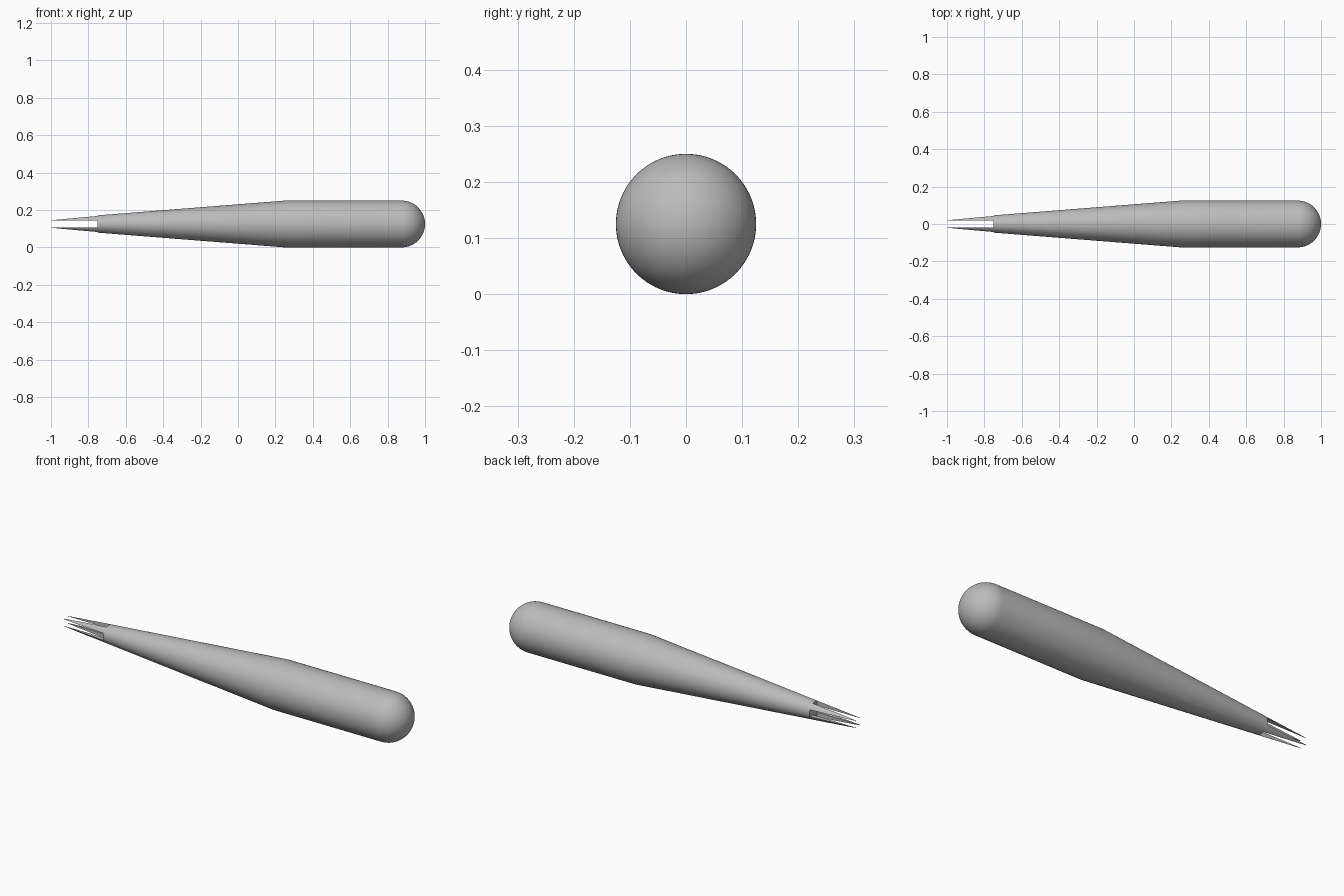
import bpy
import bmesh
import math
from mathutils import Vector, Matrix

if "Cube" in bpy.data.objects:
    bpy.data.objects.remove(bpy.data.objects["Cube"], do_unlink=True)

RADIUS = 0.125       # main body radius
TIP_RADIUS = 0.0265  # taper radius at the narrow end
SLOT = 0.0355        # width of the cross slots
SLOT_END = -0.75     # where the slots stop
SEGMENTS = 96

grey = bpy.data.materials.new("plain_grey")
grey.use_nodes = True
color = (0.5, 0.5, 0.5, 1)
grey.diffuse_color = color
grey.node_tree.nodes["Principled BSDF"].inputs["Base Color"].default_value = color


def add_object(name, bm):
    mesh = bpy.data.meshes.new(name)
    bm.to_mesh(mesh)
    bm.free()
    mesh.materials.append(grey)
    obj = bpy.data.objects.new(name, mesh)
    bpy.context.collection.objects.link(obj)
    obj.location.z = RADIUS
    return obj


def slot_cutter(name, depth, height):
    bm = bmesh.new()
    bmesh.ops.create_cube(bm, size=1)
    bmesh.ops.transform(bm, verts=bm.verts, matrix=Matrix.Diagonal((0.5, depth, height, 1)))
    bmesh.ops.translate(bm, verts=bm.verts, vec=(SLOT_END - 0.25, 0, 0))
    obj = add_object(name, bm)
    obj.hide_render = True
    return obj


# Tapered body with a domed end, revolved around the x axis
profile = [(-1, 0), (-1, TIP_RADIUS), (0.25, RADIUS)]
for i in range(25):
    a = math.pi / 2 * (1 - i / 24)
    profile.append((1 - RADIUS + RADIUS * math.cos(a), RADIUS * math.sin(a)))

bm = bmesh.new()
verts = [bm.verts.new((x, 0, r)) for x, r in profile]
edges = [bm.edges.new(pair) for pair in zip(verts, verts[1:])]
bmesh.ops.spin(bm, geom=verts + edges, cent=(0, 0, 0), axis=Vector((1, 0, 0)),
               angle=math.tau, steps=SEGMENTS)
bmesh.ops.remove_doubles(bm, verts=bm.verts, dist=0.0001)
bmesh.ops.recalc_face_normals(bm, faces=bm.faces)
body = add_object("slotted_body", bm)

# Crossed slots that split the narrow end into four prongs
cutters = [slot_cutter("level_slot_cutter", 0.4, SLOT),
           slot_cutter("upright_slot_cutter", SLOT, 0.4)]
bpy.context.view_layer.objects.active = body
body.select_set(True)
for cutter in cutters:
    mod = body.modifiers.new(cutter.name, 'BOOLEAN')
    mod.operation = 'DIFFERENCE'
    mod.solver = 'EXACT'
    mod.object = cutter
    bpy.ops.object.modifier_apply(modifier=mod.name)
for cutter in cutters:
    bpy.data.objects.remove(cutter, do_unlink=True)

bpy.ops.object.shade_smooth_by_angle(angle=math.radians(30))
